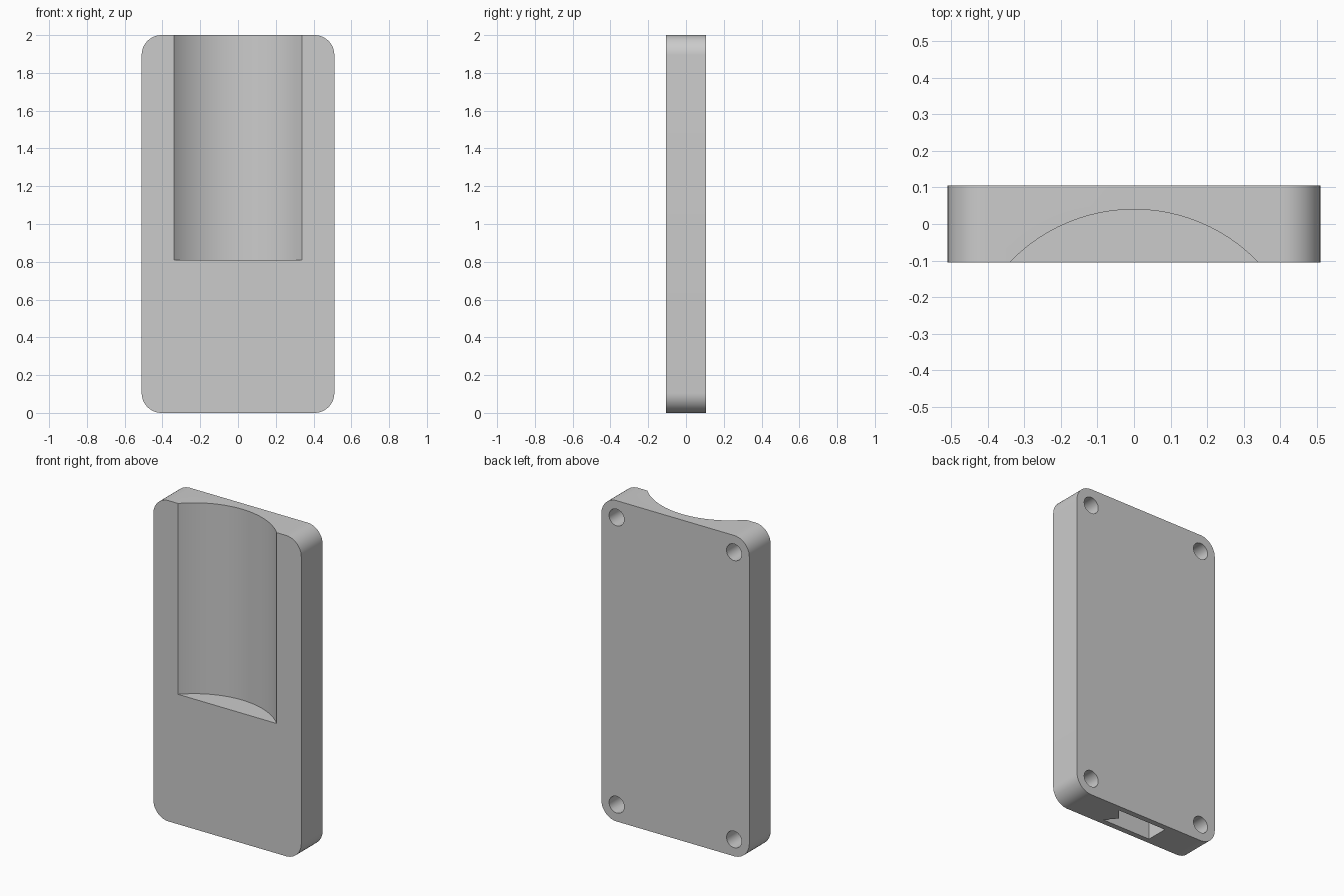
import bpy, bmesh, math
from mathutils import Matrix, Vector

if "Cube" in bpy.data.objects:
    bpy.data.objects.remove(bpy.data.objects["Cube"])

W, T, H, R = 0.51, 0.105, 2.0, 0.105      # half width, half thickness, height, corner radius

gray = bpy.data.materials.new("plain gray")
gray.diffuse_color = (0.6, 0.6, 0.6, 1)
gray.use_nodes = True
gray.node_tree.nodes["Principled BSDF"].inputs["Base Color"].default_value = gray.diffuse_color


def prism(name, points, direction):
    """Extrude a closed 3D outline along a direction."""
    bm = bmesh.new()
    face = bm.faces.new([bm.verts.new(p) for p in points])
    ext = bmesh.ops.extrude_face_region(bm, geom=[face])
    verts = [v for v in ext["geom"] if isinstance(v, bmesh.types.BMVert)]
    bmesh.ops.translate(bm, vec=Vector(direction), verts=verts)
    bmesh.ops.recalc_face_normals(bm, faces=bm.faces)
    mesh = bpy.data.meshes.new(name)
    bm.to_mesh(mesh)
    bm.free()
    mesh.materials.append(gray)
    obj = bpy.data.objects.new(name, mesh)
    bpy.context.collection.objects.link(obj)
    return obj


def arc(cx, cy, r, a0, a1, n):
    return [(cx + r * math.cos(math.radians(a0 + (a1 - a0) * i / n)),
             cy + r * math.sin(math.radians(a0 + (a1 - a0) * i / n))) for i in range(n + 1)]


# Rounded plate
outline = []
for cx, cz, a in ((W - R, H - R, 0), (R - W, H - R, 90), (R - W, R, 180), (W - R, R, 270)):
    outline += arc(cx, cz, R, a, a + 90, 12)
plate = prism("plate", [(x, -T, z) for x, z in outline], (0, 2 * T, 0))

cutters = []

# Cylindrical cradle in the front, open at the top
groove = arc(0, -0.431, 0.471, 0, 360, 96)[:-1]
cutters.append(prism("cradle_cutter", [(x, y, 0.81) for x, y in groove], (0, 0, 1.4)))

# Blind screw holes in the four back corners
for sx in (-1, 1):
    for z in (R, H - R):
        hole = arc(sx * (W - R), z, 0.052, 0, 360, 32)[:-1]
        cutters.append(prism("screw_hole_cutter", [(x, T - 0.14, z) for x, z in hole], (0, 0.3, 0)))

# Keyed slot in the bottom edge
slot = [(0.17, -0.07), (0.11, 0), (0.17, 0.07), (-0.17, 0.07), (-0.17, -0.07)]
cutters.append(prism("slot_cutter", [(x, y, -0.1) for x, y in slot], (0, 0, 0.4)))

for c in cutters:
    mod = plate.modifiers.new(c.name, "BOOLEAN")
    mod.operation = "DIFFERENCE"
    mod.solver = "EXACT"
    mod.object = c
    c.hide_render = True
    c.hide_viewport = False

# Bake the cuts and remove the helpers
bpy.context.view_layer.objects.active = plate
plate.select_set(True)
for mod in list(plate.modifiers):
    bpy.ops.object.modifier_apply(modifier=mod.name)
for c in cutters:
    bpy.data.objects.remove(c, do_unlink=True)
bpy.ops.object.shade_smooth_by_angle(angle=math.radians(30))
